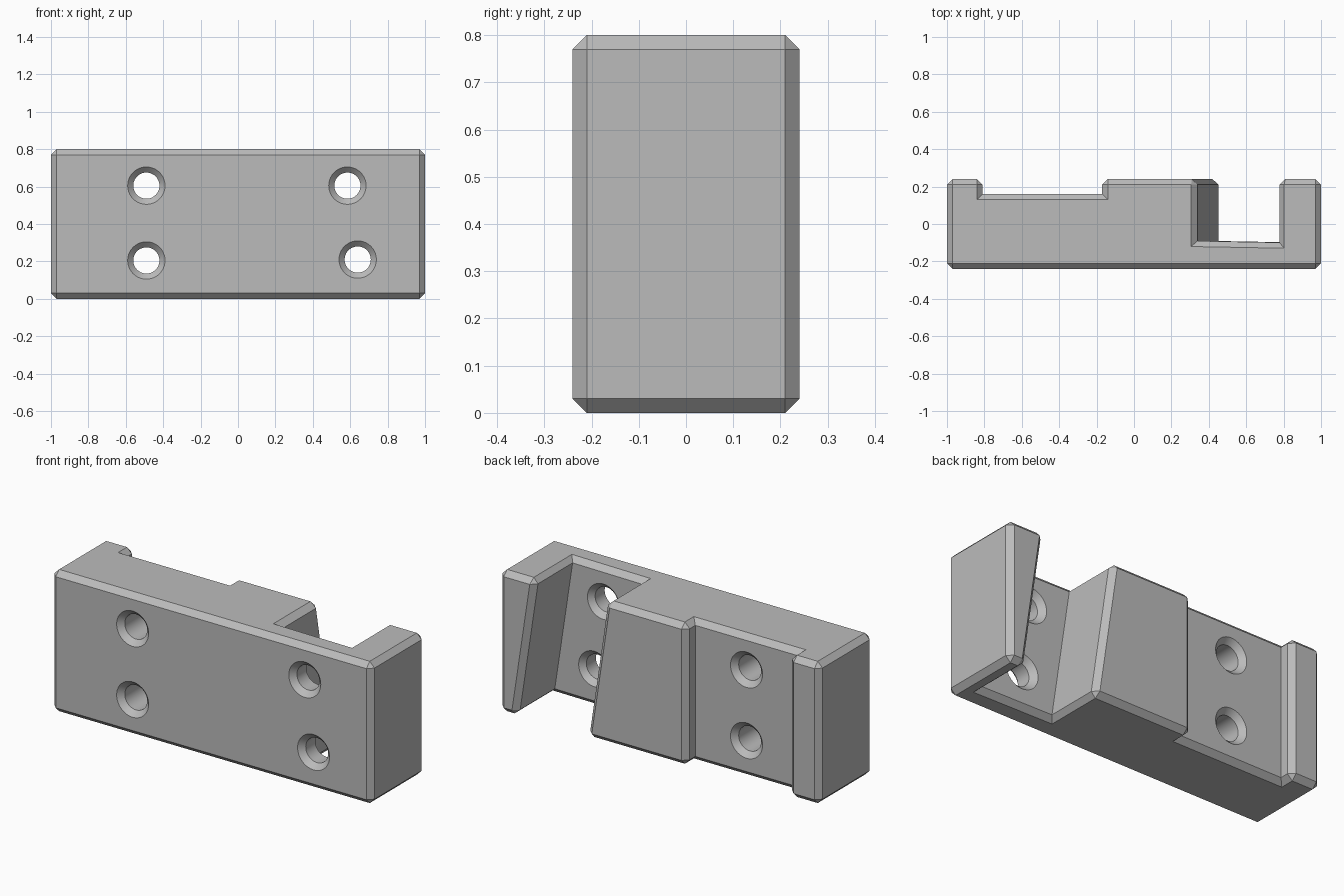
import bpy, bmesh, math
from mathutils import Matrix, Vector

cube = bpy.data.objects.get("Cube")
if cube:
    bpy.data.objects.remove(cube, do_unlink=True)

HEIGHT, HALF_DEPTH, CHAMFER = 0.8, 0.24, 0.03
LEAN = 0.12                      # sideways drift of the tilted slot, top to bottom
SHALLOW, DEEP = 0.16, -0.095     # floor positions of the two slots

grey = bpy.data.materials.new("plain grey")
grey.use_nodes = True
grey.diffuse_color = (0.5, 0.5, 0.5, 1)
grey.node_tree.nodes["Principled BSDF"].inputs["Base Color"].default_value = grey.diffuse_color


def make_object(name, bm):
    bmesh.ops.recalc_face_normals(bm, faces=bm.faces[:])
    mesh = bpy.data.meshes.new(name)
    bm.to_mesh(mesh)
    bm.free()
    obj = bpy.data.objects.new(name, mesh)
    bpy.context.collection.objects.link(obj)
    mesh.materials.append(grey)
    return obj


def loft(top, bottom):
    """Solid between two matching outlines at the top and bottom of the block."""
    bm = bmesh.new()
    rings = [[bm.verts.new((x, y, z)) for x, y in outline]
             for outline, z in ((bottom, 0), (top, HEIGHT))]
    bm.faces.new(rings[0][::-1])
    bm.faces.new(rings[1])
    n = len(top)
    for i in range(n):
        j = (i + 1) % n
        bm.faces.new((rings[0][i], rings[0][j], rings[1][j], rings[1][i]))
    return bm


def outline(lean):
    b = HALF_DEPTH
    return [(-1, -b), (1, -b), (1, b),
            (0.773 + lean, b), (0.773 + lean, DEEP - 0.004),
            (0.335 + lean, DEEP + 0.004), (0.335 + lean, b),
            (-0.17, b), (-0.17, SHALLOW), (-0.81, SHALLOW), (-0.81, b), (-1, b)]


# Slotted block with every outward edge chamfered
bm = loft(outline(0), outline(LEAN))
bmesh.ops.recalc_face_normals(bm, faces=bm.faces[:])
outer = [e for e in bm.edges if e.is_convex]
bmesh.ops.bevel(bm, geom=outer, offset=CHAMFER, offset_type='OFFSET',
                segments=1, profile=0.5, affect='EDGES', clamp_overlap=True)
block = make_object("bracket_block", bm)


# Screw holes, countersunk at both ends
def hole_cutter(x, z, floor):
    r, flare, over = 0.07, 0.1, 0.02
    front = -HALF_DEPTH
    profile = [(0, front - over), (flare + over, front - over), (r, front + CHAMFER),
               (r, floor - CHAMFER), (flare + over, floor + over), (0, floor + over)]
    bm = bmesh.new()
    verts = [bm.verts.new((radius, y, 0)) for radius, y in profile]
    edges = [bm.edges.new(pair) for pair in zip(verts, verts[1:])]
    bmesh.ops.spin(bm, geom=verts + edges, cent=(0, 0, 0), axis=(0, 1, 0),
                   angle=math.tau, steps=40)
    bmesh.ops.remove_doubles(bm, verts=bm.verts[:], dist=0.0001)
    bmesh.ops.translate(bm, verts=bm.verts[:], vec=(x, 0, z))
    cutter = make_object("hole_cutter", bm)
    cutter.hide_render = True
    return cutter


bpy.context.view_layer.objects.active = block
for x, z, floor in ((-0.49, 0.605, SHALLOW), (-0.49, 0.205, SHALLOW),
                    (0.585, 0.605, DEEP), (0.64, 0.21, DEEP)):
    cutter = hole_cutter(x, z, floor)
    cut = block.modifiers.new("screw hole", 'BOOLEAN')
    cut.operation, cut.solver, cut.object = 'DIFFERENCE', 'EXACT', cutter
    bpy.ops.object.modifier_apply(modifier=cut.name)
    bpy.data.objects.remove(cutter, do_unlink=True)

# Smooth hole walls, crisp chamfers
bpy.ops.object.select_all(action='DESELECT')
block.select_set(True)
bpy.ops.object.shade_smooth_by_angle(angle=math.radians(25))
